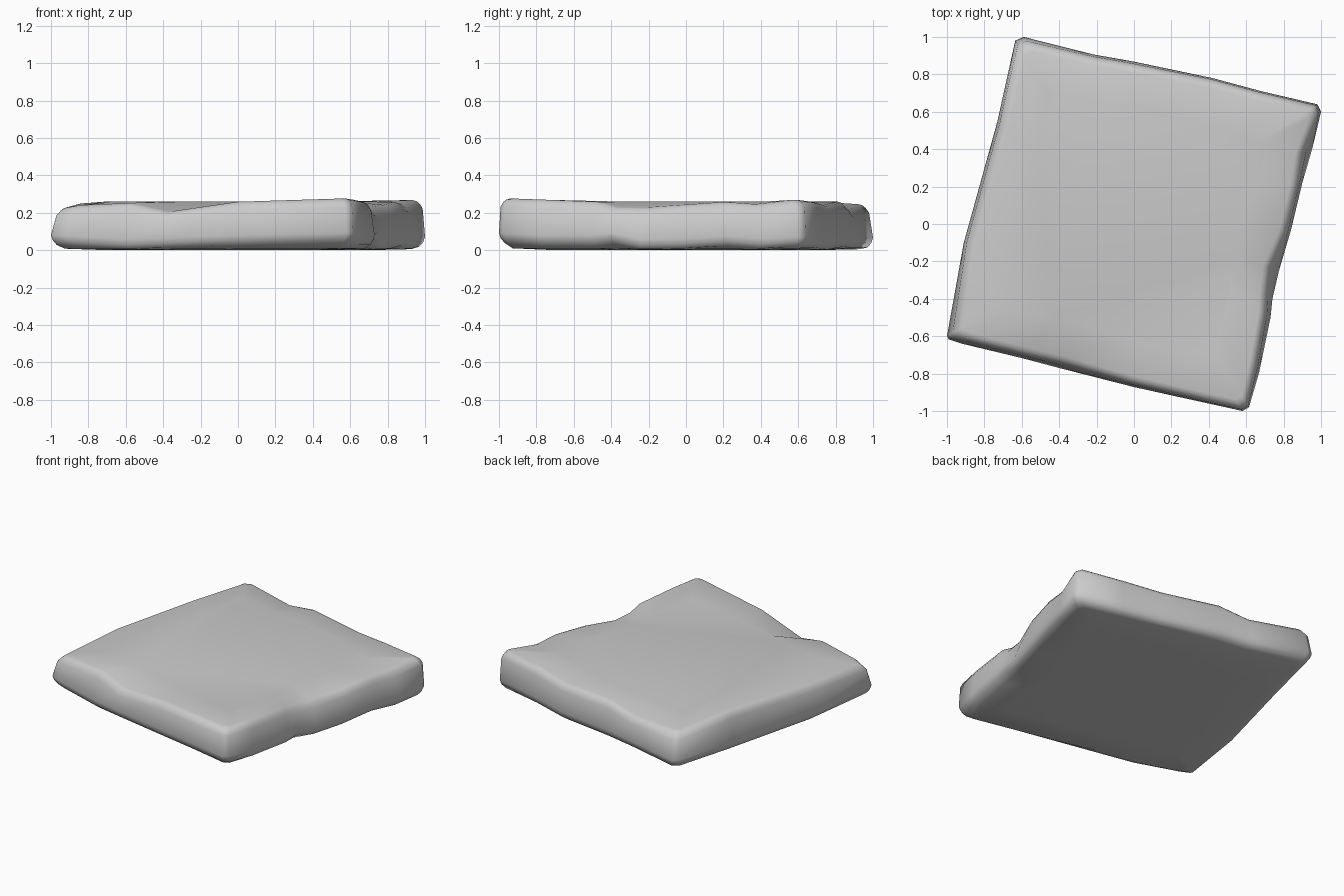
import bpy, bmesh

# Worn outline, counterclockwise: x, y, wall lean, top edge height, bottom edge height
OUTLINE = [
    (-1.00, -0.60, .035, .235, .045), (-0.99, -0.617, .03, .235, .045), (-0.92, -0.64, .025, .245, .04),
    (-0.60, -0.717, .02, .257, .022), (-0.40, -0.77, .025, .21, .03),
    (0.00, -0.872, .015, .263, .045), (0.58, -1.00, .01, .28, .055),
    (0.615, -0.98, .01, .28, .055), (0.67, -0.79, .02, .273, .045),
    (0.73, -0.50, .03, .262, .045), (0.74, -0.40, .035, .235, .058),
    (0.775, -0.25, .05, .232, .022), (0.84, -0.03, .02, .246, .025),
    (0.90, 0.22, .02, .262, .04), (0.955, 0.41, .04, .25, .025),
    (1.00, 0.60, .015, .272, .035), (0.98, 0.64, .01, .272, .03),
    (0.68, 0.71, .01, .264, .03), (0.42, 0.78, .01, .245, .02),
    (0.00, 0.868, .015, .264, .035), (-0.22, 0.907, .015, .225, .03),
    (-0.59, 1.00, .025, .25, .03), (-0.635, 0.98, .025, .25, .035),
    (-0.73, 0.55, .02, .265, .02), (-0.91, -0.10, .02, .253, .03),
]
HALF = 0.82          # half width of the square
TOP, BASE = 0.264, 0.004


def profile(lean, zt, zb):
    """Inset and height up the slab's rounded edge, bottom to top."""
    return [(.25, BASE), (.06, BASE + (zb - BASE) * .2), (.025, zb - .012),
            (.008, zb + .012), (0, zb + .04), (lean * .7, zt - .045),
            (lean + .008, zt - .02), (lean + .022, zt - .006),
            (lean + .04, zt), (.24, TOP)]


bm = bmesh.new()
columns = []
for x, y, lean, zt, zb in OUTLINE:
    columns.append([bm.verts.new((x * (1 - d / HALF), y * (1 - d / HALF), z))
                    for d, z in profile(lean, zt, zb)])

# Skin the edge, then close the flat top and underside
n = len(columns)
for i in range(n):
    a, b = columns[i], columns[(i + 1) % n]
    for k in range(len(a) - 1):
        bm.faces.new((a[k], b[k], b[k + 1], a[k + 1]))
bm.faces.new([c[-1] for c in columns])
bm.faces.new([c[0] for c in reversed(columns)])
bmesh.ops.recalc_face_normals(bm, faces=bm.faces)
for f in bm.faces:
    f.smooth = True

mesh = bpy.data.meshes.new("stone_slab")
bm.to_mesh(mesh)
bm.free()
slab = bpy.data.objects.new("stone_slab", mesh)
bpy.context.collection.objects.link(slab)
# Rest the underside on the ground
low = min(v.co.z for v in mesh.vertices)
slab.location.z = -low
